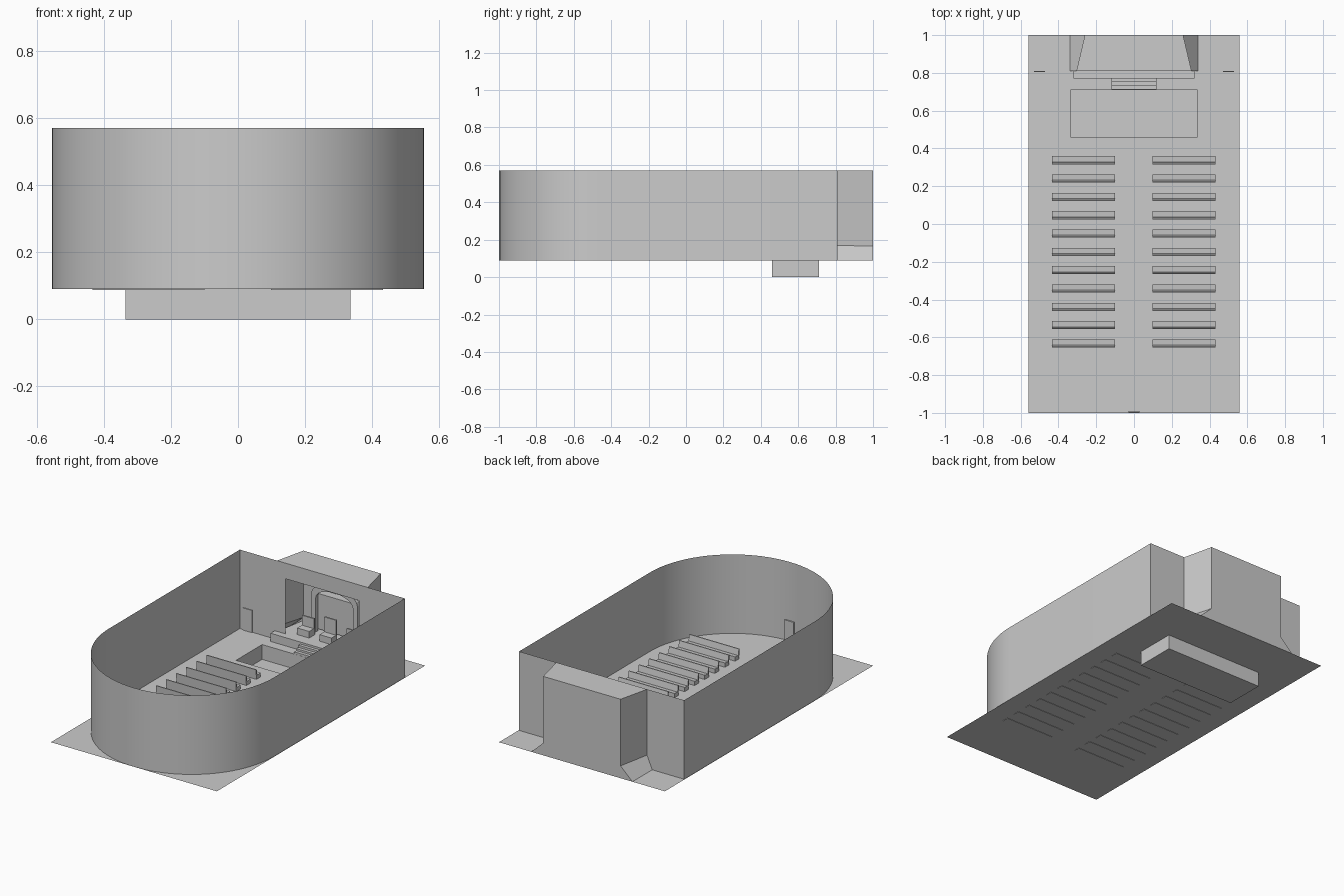
import bpy, bmesh, math

if "Cube" in bpy.data.objects:
    bpy.data.objects.remove(bpy.data.objects["Cube"])

FLOOR, TOP = 0.09, 0.57      # floor level and wall top
W, BACK = 0.555, 0.81        # half width of hall, back wall position


def mesh(name, verts, faces, smooth=False):
    me = bpy.data.meshes.new(name)
    me.from_pydata(verts, [], faces)
    bm = bmesh.new()
    bm.from_mesh(me)
    bmesh.ops.remove_doubles(bm, verts=bm.verts, dist=1e-5)
    bmesh.ops.recalc_face_normals(bm, faces=bm.faces)
    bm.to_mesh(me)
    bm.free()
    ob = bpy.data.objects.new(name, me)
    bpy.context.collection.objects.link(ob)
    if smooth:
        bpy.context.view_layer.objects.active = ob
        ob.select_set(True)
        bpy.ops.object.shade_smooth_by_angle(angle=math.radians(30))
        ob.select_set(False)
    return ob


def quads(name, rects):
    """Sheet made of separate four-cornered faces."""
    verts = [v for r in rects for v in r]
    return mesh(name, verts, [tuple(range(4 * i, 4 * i + 4)) for i in range(len(rects))])


def prism(name, profile, axis, a, b):
    """Extrude a closed profile along x (profile is y,z) or y (profile is x,z)."""
    put = (lambda p, t: (t, p[0], p[1])) if axis == 'x' else (lambda p, t: (p[0], t, p[1]))
    n = len(profile)
    verts = [put(p, a) for p in profile] + [put(p, b) for p in profile]
    faces = [tuple(range(n)), tuple(range(n, 2 * n))]
    faces += [(i, (i + 1) % n, n + (i + 1) % n, n + i) for i in range(n)]
    return mesh(name, verts, faces)


def box(name, x0, x1, y0, y1, z0, z1):
    return prism(name, [(y0, z0), (y1, z0), (y1, z1), (y0, z1)], 'x', x0, x1)


def flat(x0, x1, y0, y1, z):
    return [(x0, y0, z), (x1, y0, z), (x1, y1, z), (x0, y1, z)]


def upright(x0, x1, y, z0, z1):
    return [(x0, y, z0), (x1, y, z0), (x1, y, z1), (x0, y, z1)]


# floor sheet with a rectangular opening for the sunken pit
px, py0, py1 = 0.335, 0.46, 0.71
quads("floor", [flat(-0.558, 0.558, -1, py0, FLOOR), flat(-0.558, 0.558, py1, 1, FLOOR),
                flat(-0.558, -px, py0, py1, FLOOR), flat(px, 0.558, py0, py1, FLOOR)])
quads("pit", [flat(-px, px, py0, py1, 0),
              upright(-px, px, py0, 0, FLOOR), upright(-px, px, py1, 0, FLOOR)] +
      [[(x, py0, 0), (x, py1, 0), (x, py1, FLOOR), (x, py0, FLOOR)] for x in (-px, px)])

# side walls joined by a rounded front end
cy, N = -1 + W, 40
plan = [(-W, BACK)]
plan += [(-W * math.cos(math.pi * i / N), cy - W * math.sin(math.pi * i / N)) for i in range(N + 1)]
plan += [(W, BACK)]
n = len(plan)
mesh("hall_wall", [(x, y, z) for z in (FLOOR, TOP) for x, y in plan],
     [(i, i + 1, n + i + 1, n + i) for i in range(n - 1)], smooth=True)

# back wall with the stage opening
ox, oz = 0.248, 0.475
quads("back_wall", [upright(-W, -ox, BACK, FLOOR, TOP), upright(ox, W, BACK, FLOOR, TOP),
                    upright(-ox, ox, BACK, oz, TOP)])

# projecting stage bay: tapered sides, flared foot, flat roof
fx, bx, foot = 0.305, 0.26, 0.34
rects = [[(-fx, BACK, TOP), (fx, BACK, TOP), (bx, 1, TOP), (-bx, 1, TOP)],
         [(-bx, 1, 0.165), (bx, 1, 0.165), (bx, 1, TOP), (-bx, 1, TOP)],
         [(-foot, 1, FLOOR), (foot, 1, FLOOR), (bx, 1, 0.165), (-bx, 1, 0.165)]]
for s in (-1, 1):
    rects.append([(s * fx, BACK, 0.17), (s * bx, 1, 0.165), (s * bx, 1, TOP), (s * fx, BACK, TOP)])
    rects.append([(s * foot, BACK, FLOOR), (s * foot, 1, FLOOR), (s * bx, 1, 0.165), (s * fx, BACK, 0.17)])
quads("stage_bay", rects)

# stage platform and steps
prism("stage_platform", [(-0.32, FLOOR), (0.32, FLOOR), (0.32, 0.14), (-0.32, 0.14)], 'y', 0.77, BACK)
quads("stage_floor", [[(-0.305, BACK, 0.14), (0.305, BACK, 0.14), (0.27, 1, 0.14), (-0.27, 1, 0.14)]])
prism("stage_steps", [(0.711, FLOOR), (0.711, 0.103), (0.731, 0.103), (0.731, 0.115),
                      (0.751, 0.115), (0.751, 0.128), (0.77, 0.128), (0.77, FLOOR)], 'x', -0.12, 0.12)

# cabinet set into the rear of the bay, and an arched frame in front of it
box("rear_cabinet", -0.137, 0.137, 0.95, 1.0, 0.15, 0.365)
arch = [(-0.155, 0.14)]
arch += [(-0.155 * math.cos(math.pi * i / 12), 0.37 + 0.075 * math.sin(math.pi * i / 12)) for i in range(13)]
arch += [(0.155, 0.14), (0.125, 0.14)]
arch += [(0.125 * math.cos(math.pi * i / 12), 0.35 + 0.06 * math.sin(math.pi * i / 12)) for i in range(13)]
arch += [(-0.125, 0.14)]
prism("arched_frame", arch, 'y', 0.925, 0.945)

# stage chairs
for i, x in enumerate((-0.15, 0, 0.15)):
    h = 0.27 if i == 1 else 0.24
    prism(f"stage_chair_{i + 1}", [(0.84, 0.14), (0.84, 0.18), (0.885, 0.18), (0.885, h),
                                   (0.895, h), (0.895, 0.14)], 'x', x - 0.04, x + 0.04)

# doors
box("front_door", -0.03, 0.03, -0.998, -0.99, FLOOR, 0.215)
for s in (-1, 1):
    box("back_door", s * 0.5 - 0.03, s * 0.5 + 0.03, BACK - 0.006, BACK - 0.001, FLOOR, 0.225)

# two blocks of eleven pews, backs toward the front wall
pew = [(-0.018, 0.088), (0.021, 0.088), (0.021, 0.116), (-0.009, 0.113), (-0.016, 0.15), (-0.022, 0.15)]
for row in range(11):
    y = 0.338 - 0.097 * row
    for side, x in (("left", -0.434), ("right", 0.098)):
        prism(f"pew_{side}_{row + 1}", [(y + a, z) for a, z in pew], 'x', x, x + 0.334)
